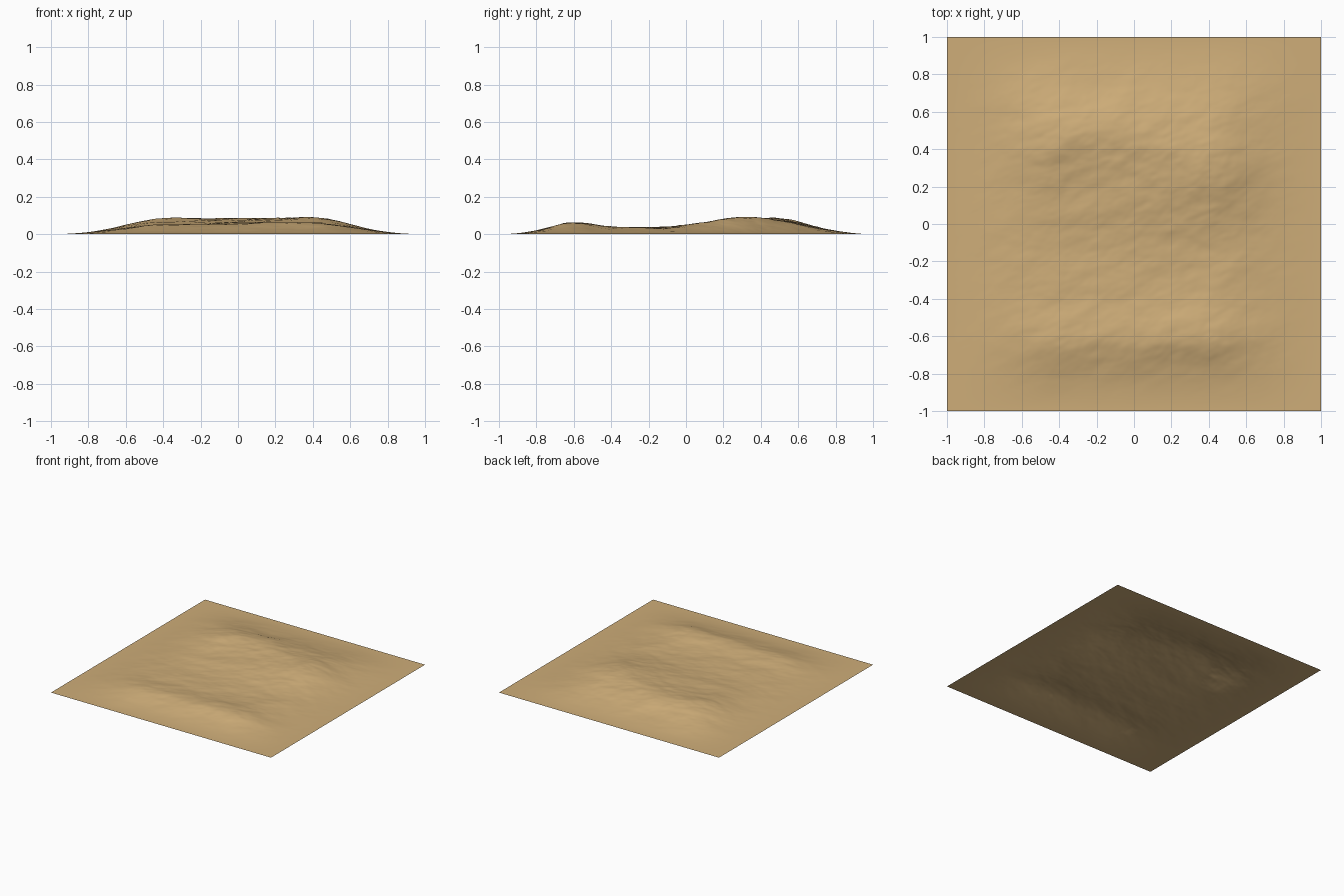
import bpy
import bmesh
from math import exp
from mathutils import Vector, noise

cube = bpy.data.objects.get("Cube")
if cube:
    bpy.data.objects.remove(cube, do_unlink=True)

# Hills: centre x, centre y, radius x, radius y, height
HILLS = [
    (-0.10, 0.47, 0.35, 0.20, 0.046),
    (-0.50, 0.42, 0.25, 0.25, 0.030),
    (0.42, 0.35, 0.28, 0.24, 0.047),
    (0.10, 0.15, 0.45, 0.20, 0.022),
    (-0.15, -0.62, 0.55, 0.17, 0.022),
    (0.40, -0.60, 0.30, 0.17, 0.018),
]


def edge_fade(distance, width):
    t = max(0.0, min(1.0, distance / width))
    return t * t * (3 - 2 * t)


def height(x, y):
    # Broad dune mass
    h = 0.035
    for cx, cy, rx, ry, top in HILLS:
        h += top * exp(-((x - cx) / rx) ** 2 - ((y - cy) / ry) ** 2)
    # Wind-blown ripples, stretched along a slanted direction
    along, across = x + 0.4 * y, y - 0.4 * x
    broad = noise.fractal(Vector((along * 2, across * 3.5, 4.2)), 0.9, 2.0, 3)
    fine = noise.fractal(Vector((along * 6, across * 11, 1.7)), 0.9, 2.0, 3)
    h += 0.005 * broad + (0.0015 + 0.03 * h) * fine
    return max(0.0, h * edge_fade(1 - abs(x), 0.6) * edge_fade(1 - abs(y), 0.42))


# Dune sheet, open underneath
bm = bmesh.new()
bmesh.ops.create_grid(bm, x_segments=200, y_segments=200, size=1)
for v in bm.verts:
    v.co.z = height(v.co.x, v.co.y)
for f in bm.faces:
    f.smooth = True
mesh = bpy.data.meshes.new("sand_dunes")
bm.to_mesh(mesh)
bm.free()
dunes = bpy.data.objects.new("sand_dunes", mesh)
bpy.context.collection.objects.link(dunes)

# Sand colour
sand = bpy.data.materials.new("sand")
sand.use_nodes = True
colour = (0.62, 0.42, 0.19, 1)
sand.diffuse_color = colour
sand.node_tree.nodes["Principled BSDF"].inputs["Base Color"].default_value = colour
mesh.materials.append(sand)
